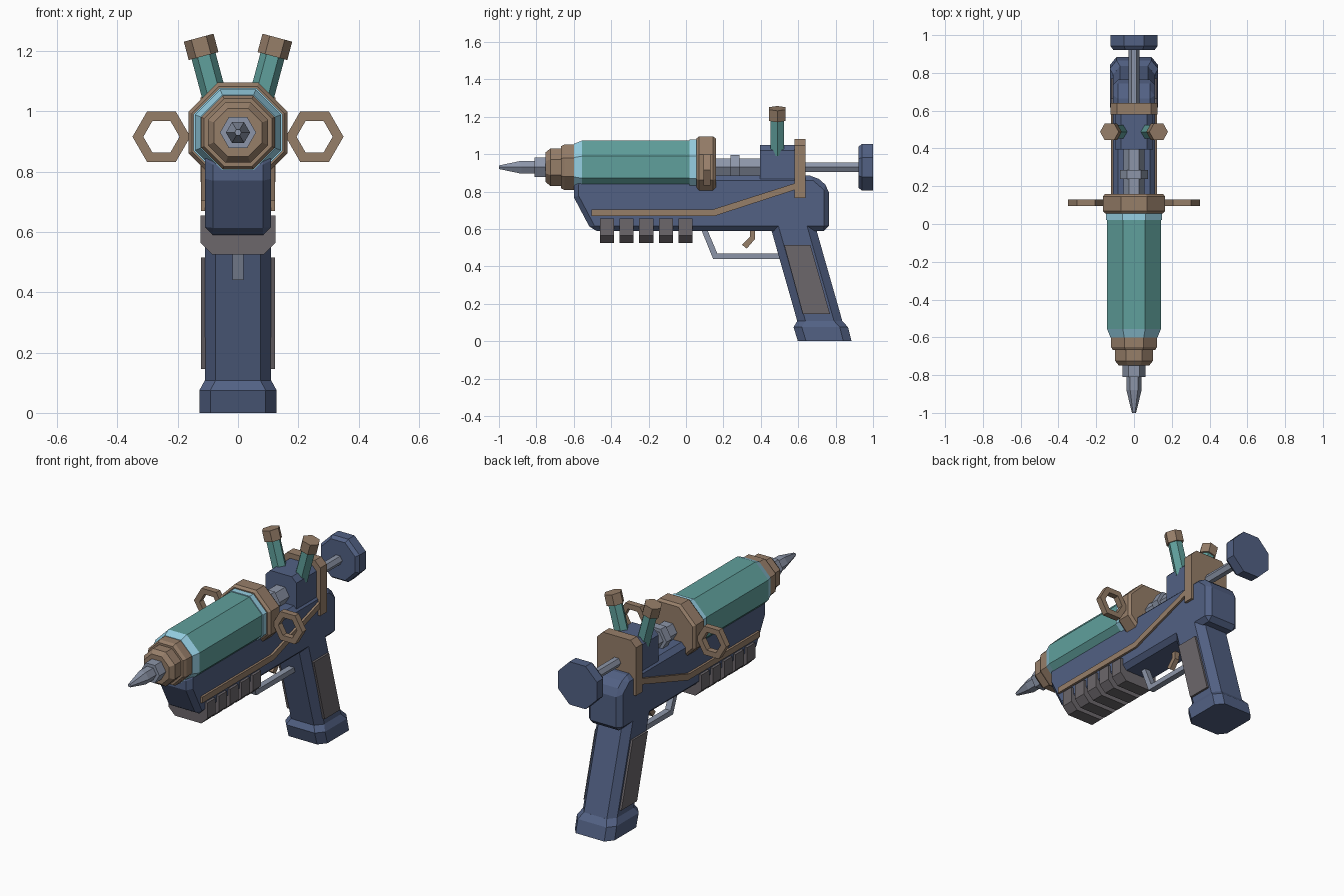
import bpy, bmesh
from math import pi, cos, sin, radians
from mathutils import Vector, Matrix

cube = bpy.data.objects.get("Cube")
if cube:
    bpy.data.objects.remove(cube, do_unlink=True)

AXIS = 0.93  # height of the barrel axis


def material(name, rgb):
    lin = [((c / 255 + 0.055) / 1.055) ** 2.4 for c in rgb] + [1.0]
    m = bpy.data.materials.new(name)
    m.use_nodes = True
    m.diffuse_color = lin
    m.node_tree.nodes["Principled BSDF"].inputs["Base Color"].default_value = lin
    return m


NAVY = material("navy", (82, 97, 132))
TEAL = material("teal", (96, 160, 156))
BROWN = material("bronze brown", (150, 126, 105))
STEEL = material("steel grey", (140, 149, 168))
GLASS = material("pale blue", (150, 207, 227))
DARK = material("dark grey", (108, 103, 107))


def loft(name, rings, mat, closed=False, bevel=0):
    """Skin matching rings of points; cap the ends, or join them if closed."""
    bm = bmesh.new()
    loops = [[bm.verts.new(p) for p in ring] for ring in rings]
    pairs = list(zip(loops, loops[1:]))
    if closed:
        pairs.append((loops[-1], loops[0]))
    else:
        bm.faces.new(loops[0])
        bm.faces.new(loops[-1])
    for a, b in pairs:
        for i in range(len(a)):
            j = (i + 1) % len(a)
            bm.faces.new((a[i], a[j], b[j], b[i]))
    bmesh.ops.recalc_face_normals(bm, faces=bm.faces)
    mesh = bpy.data.meshes.new(name)
    bm.to_mesh(mesh)
    bm.free()
    mesh.materials.append(mat)
    ob = bpy.data.objects.new(name, mesh)
    bpy.context.collection.objects.link(ob)
    if bevel:
        mod = ob.modifiers.new("Chamfer", 'BEVEL')
        mod.width = bevel
        mod.segments = 1
        mod.limit_method = 'ANGLE'
        mod.angle_limit = radians(40)
    return ob


def side_prism(name, profile, x0, x1, mat, bevel=0):
    """Extrude a (y, z) profile across x."""
    return loft(name, [[(x, y, z) for y, z in profile] for x in (x0, x1)], mat, bevel=bevel)


def front_prism(name, half, y0, y1, mat):
    """Extrude a mirrored (x, z) outline along y."""
    outline = half + [(-x, z) for x, z in reversed(half)]
    return loft(name, [[(x, y, z) for x, z in outline] for y in (y0, y1)], mat)


def turned(name, profile, mat, sides=8):
    """Barrel part from (y, size): octagons by flat distance, hexagons by corner radius."""
    k, turn = (1 / cos(pi / 8), pi / 8) if sides == 8 else (1, 0)
    rings = []
    for y, r in profile:
        angles = [turn + 2 * pi * i / sides for i in range(sides)]
        rings.append([(r * k * cos(a), y, AXIS + r * k * sin(a)) for a in angles])
    return loft(name, rings, mat)


# Barrel, from needle to plunger
turned("needle", [(-1, 0.011), (-0.88, 0.04), (-0.8, 0.04)], STEEL, 6)
turned("needle_base", [(-0.81, 0.06), (-0.74, 0.06)], STEEL, 6)
turned("nose_ring_small", [(-0.75, 0.08), (-0.725, 0.1), (-0.655, 0.1)], BROWN)
turned("nose_ring_large", [(-0.668, 0.112), (-0.65, 0.122), (-0.595, 0.122)], BROWN)
turned("front_glass_cap", [(-0.6, 0.125), (-0.557, 0.142)], GLASS)
turned("barrel_tank", [(-0.557, 0.142), (0.022, 0.142)], TEAL)
turned("rear_glass_cap", [(0.02, 0.147), (0.065, 0.147)], GLASS)
turned("collar", [(0.055, 0.153), (0.07, 0.165), (0.145, 0.165), (0.16, 0.153)], BROWN)
turned("piston_rod", [(0.15, 0.055), (0.41, 0.055)], STEEL, 6)
turned("piston_nut", [(0.238, 0.075), (0.287, 0.075)], STEEL, 6)
turned("plunger_rod", [(0.63, 0.028), (0.93, 0.028)], STEEL, 6)
turned("plunger_disc", [(0.922, 0.11), (0.942, 0.125), (1, 0.125)], NAVY)

# Body with chamfered edges
body = [(-0.6, 0.85), (-0.6, 0.77), (-0.505, 0.59), (0.765, 0.59),
        (0.765, 0.82), (0.69, 0.885), (-0.56, 0.885)]
side_prism("body", body, -0.11, 0.11, NAVY, bevel=0.028)

# Side rails
rail = [(-0.505, 0.67), (0.155, 0.67), (0.6, 0.815), (0.6, 0.85), (0.145, 0.705), (-0.505, 0.705)]
# Grip panel outline
panel = [(0.525, 0.515), (0.665, 0.515), (0.77, 0.145), (0.625, 0.145)]
for side, s in (("left", 1), ("right", -1)):
    side_prism(side + "_rail", rail, s * 0.1, s * 0.123, BROWN)
    side_prism(side + "_grip_panel", panel, s * 0.1, s * 0.122, DARK)

    # Hexagonal finger rings
    rings = []
    for i in range(6):
        a = i * pi / 3
        rings.append([(s * 0.254 + r * cos(a), y, 0.916 + r * sin(a))
                      for r, y in ((0.096, 0.094), (0.096, 0.13), (0.06, 0.13), (0.06, 0.094))])
    loft(side + "_finger_ring", rings, BROWN, closed=True)

    # Tilted vials and their caps
    tilt = Matrix.Rotation(s * radians(15), 3, 'Y')
    base = Vector((s * 0.065, 0.488, 1.0))
    for part, r, h0, h1, mat in (("vial", 0.041, 0, 0.21, TEAL),
                                 ("vial_cap", 0.051, 0.19, 0.253, BROWN)):
        loft(side + "_" + part,
             [[base + tilt @ Vector((r * cos(i * pi / 3), r * sin(i * pi / 3), h))
               for i in range(6)] for h in (h0, h1)], mat)

# Rear block and its back plate
front_prism("rear_block", [(0.1, 0.86), (0.1, 1.02), (0.07, 1.05)], 0.395, 0.6, NAVY)
front_prism("back_plate", [(0.125, 0.765), (0.125, 1.045), (0.09, 1.08)], 0.58, 0.64, BROWN)

# Ribs under the body
for i in range(5):
    y = -0.46 + 0.105 * i
    front_prism("rib_%d" % (i + 1), [(0.085, 0.525), (0.125, 0.565), (0.125, 0.655)],
                y, y + 0.075, DARK)

# Trigger and guard
guard = [(0.08, 0.6), (0.145, 0.44), (0.53, 0.44), (0.53, 0.47), (0.167, 0.47), (0.112, 0.6)]
side_prism("trigger_guard", guard, -0.018, 0.018, STEEL)
trigger = [(0.342, 0.6), (0.37, 0.6), (0.368, 0.545), (0.325, 0.495), (0.3, 0.515), (0.343, 0.56)]
side_prism("trigger", trigger, -0.015, 0.015, BROWN)


def grip_section(z, y0, y1, w):
    """Rectangle with cut corners at height z."""
    cx, cy = 0.036, 0.044
    half = [(w - cx, y0), (w, y0 + cy), (w, y1 - cy), (w - cx, y1)]
    return [(x, y, z) for x, y in half + [(-x, y) for x, y in reversed(half)]]


# Slanted grip with flared foot
loft("grip", [grip_section(0.1, 0.597, 0.838, 0.11), grip_section(0.62, 0.449, 0.69, 0.11)], NAVY)
loft("grip_foot", [grip_section(0, 0.598, 0.885, 0.128), grip_section(0.075, 0.575, 0.866, 0.128),
                   grip_section(0.108, 0.595, 0.836, 0.11)], NAVY)
